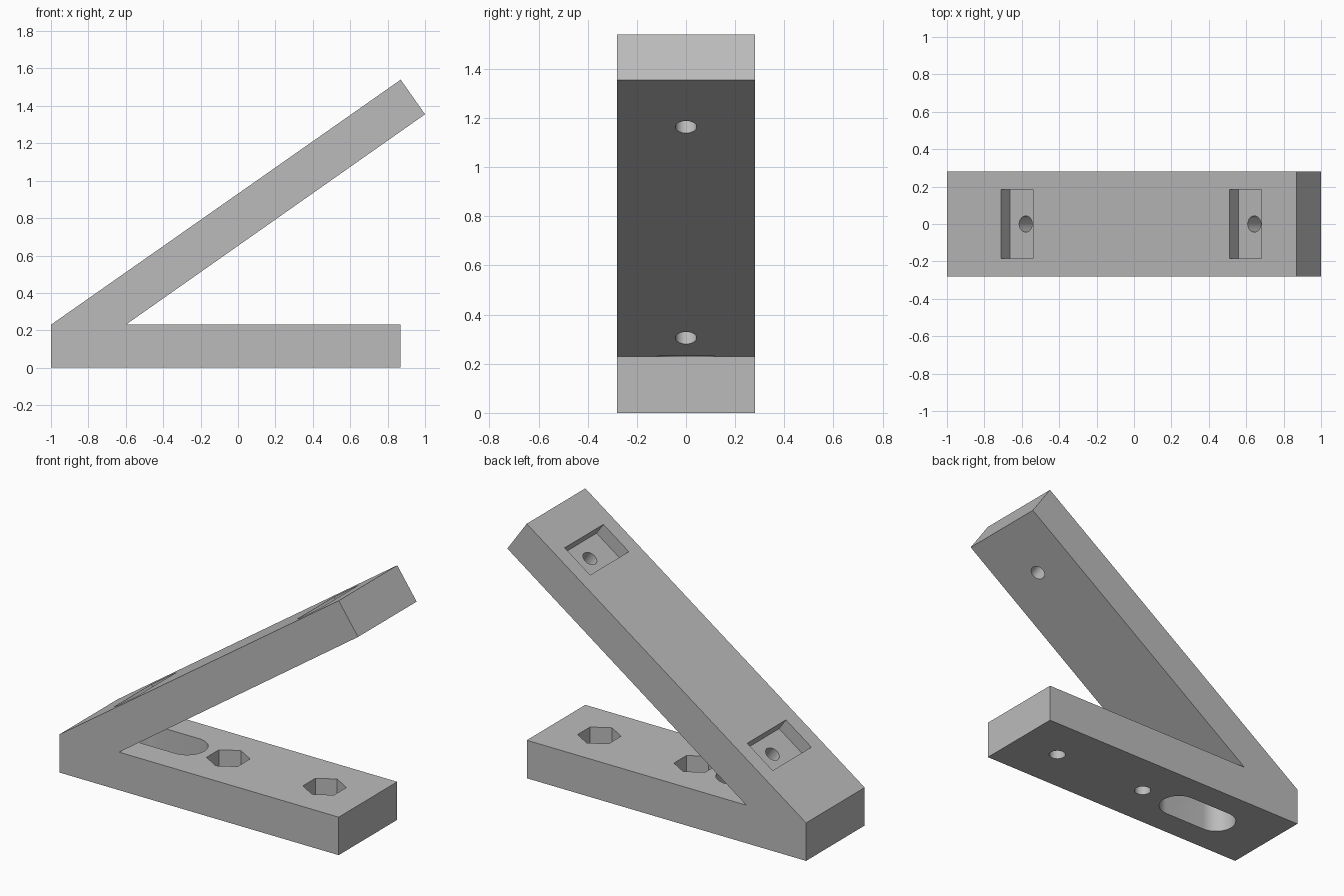
import bpy
import bmesh
from math import cos, sin, pi, atan2
from mathutils import Matrix, Vector

if "Cube" in bpy.data.objects:
    bpy.data.objects.remove(bpy.data.objects["Cube"], do_unlink=True)

grey = bpy.data.materials.new("plain grey")
grey.use_nodes = True
grey.diffuse_color = (0.5, 0.5, 0.5, 1)
grey.node_tree.nodes["Principled BSDF"].inputs["Base Color"].default_value = (0.5, 0.5, 0.5, 1)

HALF_WIDTH = 0.28
BASE_TOP = 0.23
ARM_START = Vector((-1, 0, BASE_TOP))
ARM_ANGLE = atan2(1.31, 1.87)


def prism(name, outline, low, high, matrix):
    """Extrude a flat outline from low to high along local z."""
    bm = bmesh.new()
    face = bm.faces.new([bm.verts.new((x, y, low)) for x, y in outline])
    top = bmesh.ops.extrude_face_region(bm, geom=[face])["geom"]
    verts = [v for v in top if isinstance(v, bmesh.types.BMVert)]
    bmesh.ops.translate(bm, verts=verts, vec=(0, 0, high - low))
    bm.transform(matrix)
    bmesh.ops.recalc_face_normals(bm, faces=bm.faces)
    mesh = bpy.data.meshes.new(name)
    bm.to_mesh(mesh)
    bm.free()
    mesh.materials.append(grey)
    obj = bpy.data.objects.new(name, mesh)
    bpy.context.collection.objects.link(obj)
    return obj


def polygon(radius, sides, start=0.0):
    return [(radius * cos(start + 2 * pi * i / sides),
             radius * sin(start + 2 * pi * i / sides)) for i in range(sides)]


def rectangle(length, width):
    a, b = length / 2, width / 2
    return [(-a, -b), (a, -b), (a, b), (-a, b)]


def oblong(offset, radius, steps=24):
    points = []
    for side in (1, -1):
        for i in range(steps + 1):
            t = -pi / 2 + pi * i / steps
            points.append((side * (offset + radius * cos(t)), side * radius * sin(t)))
    return points


# Angled bracket body: flat base with a sloping arm
profile = [(-1, 0), (0.87, 0), (0.87, BASE_TOP), (-0.6, BASE_TOP),
           (1, 1.355), (0.87, 1.54), (-1, BASE_TOP)]
bracket = prism("angled_bracket", profile, -HALF_WIDTH, HALF_WIDTH,
                Matrix.Rotation(pi / 2, 4, "X"))

cutters = []

# Hexagonal nut pockets and bolt holes in the base
for x in (0.58, -0.065):
    place = Matrix.Translation((x, 0, 0))
    cutters.append(prism("nut_pocket", polygon(0.12, 6, pi / 2), 0.11, 0.3, place))
    cutters.append(prism("base_hole", polygon(0.047, 32), -0.1, 0.15, place))

# Long access slot through the base
cutters.append(prism("access_slot", oblong(0.14, 0.115), -0.1, BASE_TOP + 0.001,
                     Matrix.Translation((-0.48, 0, 0))))

# Square nut pockets and bolt holes in the arm
tilt = Matrix.Rotation(-ARM_ANGLE, 4, "Y")
for along in (0.458, 1.95):
    place = Matrix.Translation(ARM_START) @ tilt @ Matrix.Translation((along, 0, 0))
    cutters.append(prism("arm_pocket", rectangle(0.208, 0.37), -0.08, 0.1, place))
    cutters.append(prism("arm_hole", polygon(0.043, 32), -0.26, -0.05, place))

# Cut every opening, then discard the cutters
bpy.context.view_layer.objects.active = bracket
bracket.select_set(True)
for cutter in cutters:
    cutter.hide_render = True
    mod = bracket.modifiers.new(cutter.name, "BOOLEAN")
    mod.operation = "DIFFERENCE"
    mod.solver = "EXACT"
    mod.object = cutter
    bpy.ops.object.modifier_apply(modifier=mod.name)
    bpy.data.objects.remove(cutter, do_unlink=True)

bpy.ops.object.shade_smooth_by_angle(angle=pi / 6)
